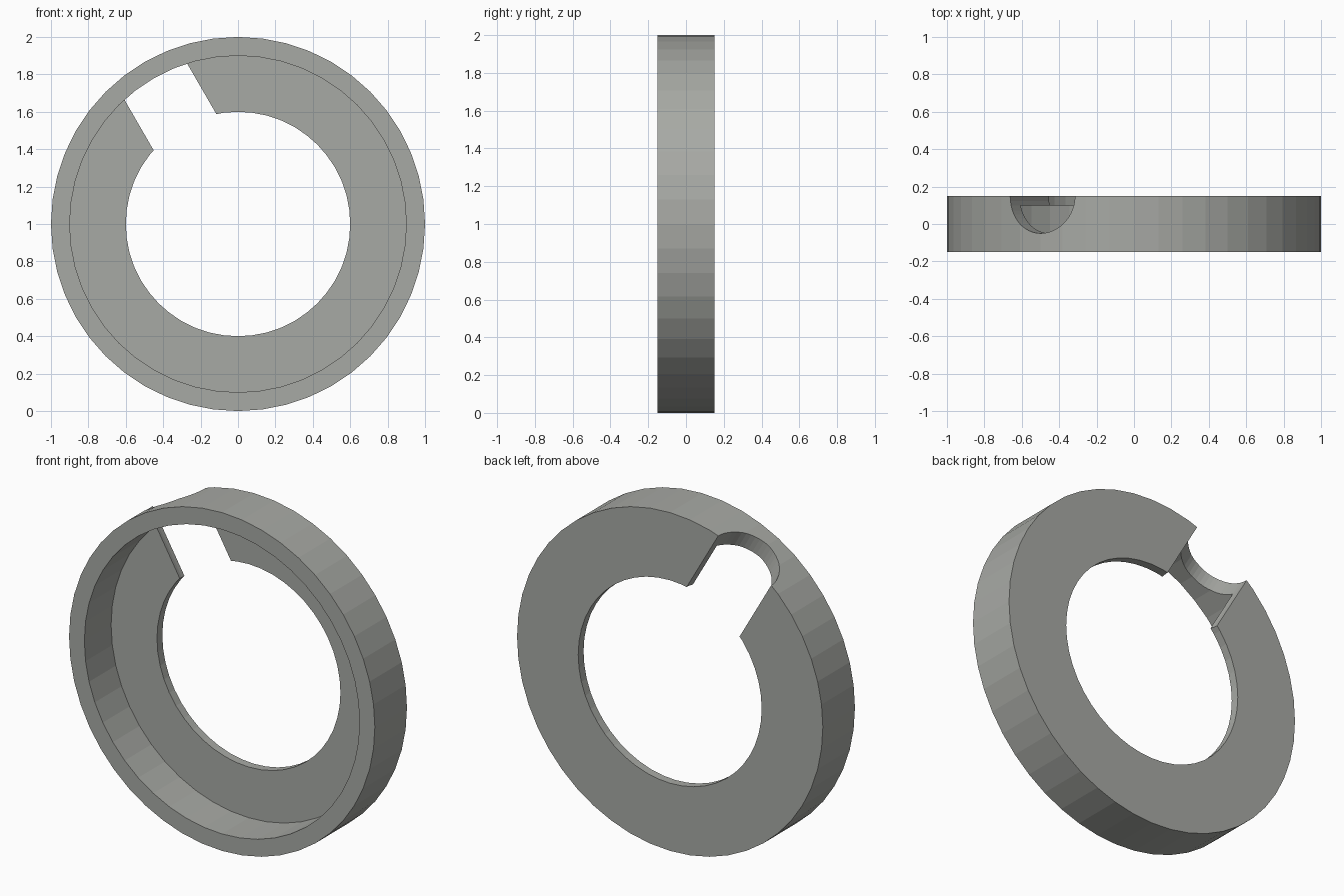
import bpy, bmesh, math
from mathutils import Matrix, Vector

if "Cube" in bpy.data.objects:
    bpy.data.objects.remove(bpy.data.objects["Cube"])

SIDES = 48
CENTRE = Vector((0, 0, 1))

grey = bpy.data.materials.new("warm_grey")
grey.diffuse_color = (0.39, 0.40, 0.375, 1)
grey.use_nodes = True
grey.node_tree.nodes["Principled BSDF"].inputs["Base Color"].default_value = grey.diffuse_color


def make_object(name, bm):
    bmesh.ops.recalc_face_normals(bm, faces=bm.faces)
    mesh = bpy.data.meshes.new(name)
    bm.to_mesh(mesh)
    bm.free()
    mesh.materials.append(grey)
    obj = bpy.data.objects.new(name, mesh)
    bpy.context.collection.objects.link(obj)
    return obj


# Ring: L-shaped profile (radius, y) swept around the y axis
profile = [(0.9, -0.15), (1.0, -0.15), (1.0, 0.15),
           (0.6, 0.15), (0.6, 0.10), (0.9, 0.10)]
bm = bmesh.new()
loops = []
for i in range(SIDES):
    a = 2 * math.pi * i / SIDES
    loops.append([bm.verts.new((r * math.cos(a), y, 1 + r * math.sin(a)))
                  for r, y in profile])
for i in range(SIDES):
    p, q = loops[i], loops[(i + 1) % SIDES]
    for j in range(len(profile)):
        k = (j + 1) % len(profile)
        bm.faces.new((p[j], p[k], q[k], q[j]))
ring = make_object("flanged_ring", bm)

# Round notch: radial cylinder centred on the back face
direction = Vector((-0.5, 0, math.sqrt(0.75)))
middle = CENTRE + direction * 0.8 + Vector((0, 0.15, 0))
turn = Vector((0, 0, 1)).rotation_difference(direction).to_matrix().to_4x4()
bm = bmesh.new()
bmesh.ops.create_cone(bm, cap_ends=True, segments=SIDES, radius1=0.2,
                      radius2=0.2, depth=0.9,
                      matrix=Matrix.Translation(middle) @ turn)
cutter = make_object("notch_cutter", bm)
cutter.hide_render = True

cut = ring.modifiers.new("notch", 'BOOLEAN')
cut.operation = 'DIFFERENCE'
cut.solver = 'EXACT'
cut.object = cutter
bpy.context.view_layer.objects.active = ring
bpy.ops.object.modifier_apply(modifier=cut.name)
bpy.data.objects.remove(cutter)
